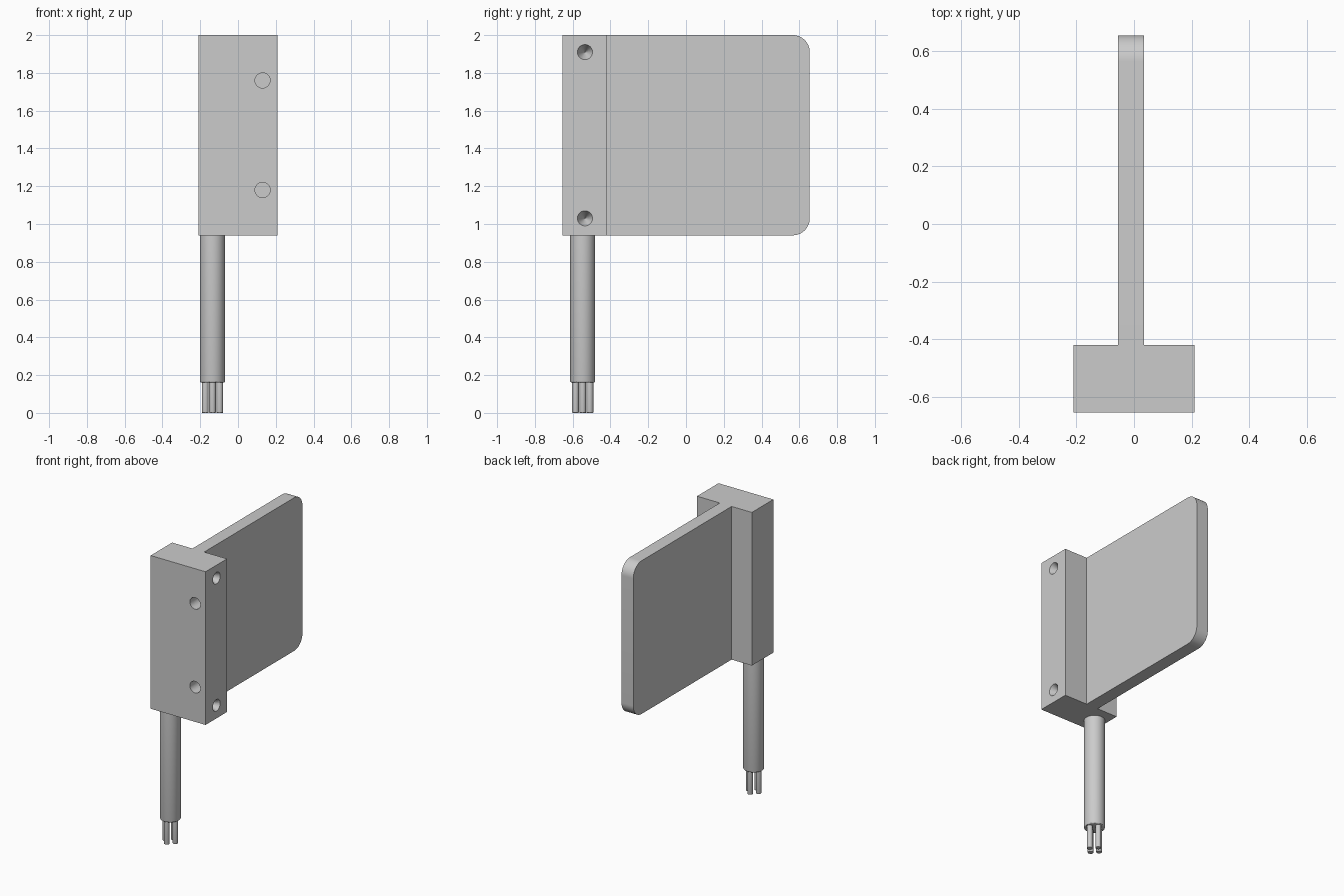
import bpy, bmesh
from math import pi, cos, sin
from mathutils import Matrix, Vector

if "Cube" in bpy.data.objects:
    bpy.data.objects.remove(bpy.data.objects["Cube"])

Z0, Z1 = 0.94, 2.0


def finish(name, bm, smooth=True):
    bmesh.ops.recalc_face_normals(bm, faces=bm.faces[:])
    me = bpy.data.meshes.new(name)
    bm.to_mesh(me)
    bm.free()
    ob = bpy.data.objects.new(name, me)
    bpy.context.collection.objects.link(ob)
    if smooth:
        bpy.ops.object.select_all(action='DESELECT')
        ob.select_set(True)
        bpy.context.view_layer.objects.active = ob
        bpy.ops.object.shade_smooth_by_angle(angle=pi / 6)
    return ob


def rod(name, x, y, r, z_low, z_high, chamfer):
    bm = bmesh.new()
    mid = Matrix.Translation((x, y, (z_low + z_high) / 2))
    bmesh.ops.create_cone(bm, cap_ends=True, segments=48, radius1=r, radius2=r,
                          depth=z_high - z_low, matrix=mid)
    rim = [e for e in bm.edges if all(v.co.z < z_low + 1e-4 for v in e.verts)]
    bmesh.ops.bevel(bm, geom=rim, offset=chamfer, segments=3, profile=0.5, affect='EDGES')
    return finish(name, bm)


def hole_cutter(name, mouth, axis, depth, r, tip):
    # cutter narrows to radius `tip` at `depth` along axis; straight when tip == r
    bm = bmesh.new()
    out = 0.02
    axis = Vector(axis)
    slope = (r - tip) / depth
    centre = Vector(mouth) + axis * (depth - out) / 2
    mat = Matrix.Translation(centre) @ axis.to_track_quat('Z', 'Y').to_matrix().to_4x4()
    bmesh.ops.create_cone(bm, cap_ends=True, segments=48, radius1=r + slope * out,
                          radius2=tip, depth=depth + out, matrix=mat)
    ob = finish(name, bm, smooth=False)
    ob.hide_render = True
    ob.hide_viewport = True
    return ob


# T-shaped housing: mounting block and plate as one solid
profile = [(-0.21, -0.655), (0.21, -0.655), (0.21, -0.42), (0.035, -0.42),
           (0.035, 0.655), (-0.055, 0.655), (-0.055, -0.42), (-0.21, -0.42)]
bm = bmesh.new()
face = bm.faces.new([bm.verts.new((x, y, Z0)) for x, y in profile])
ext = bmesh.ops.extrude_face_region(bm, geom=[face])
bmesh.ops.translate(bm, vec=(0, 0, Z1 - Z0),
                    verts=[g for g in ext['geom'] if isinstance(g, bmesh.types.BMVert)])
# rounded outer plate corners
ends = [e for e in bm.edges if all(v.co.y > 0.65 for v in e.verts)
        and abs(e.verts[0].co.z - e.verts[1].co.z) < 1e-4]
bmesh.ops.bevel(bm, geom=ends, offset=0.09, segments=14, profile=0.5, affect='EDGES')
housing = finish("mounting_block_and_plate", bm)

# blind holes: flat-bottomed in front, countersunk on the right side
cutters = [hole_cutter("front_hole_cutter", (0.13, -0.655, z), (0, 1, 0), 0.1, 0.04, 0.04)
           for z in (1.18, 1.76)]
cutters += [hole_cutter("side_hole_cutter", (0.21, -0.535, z), (-1, 0, 0), 0.08, 0.04, 0.001)
            for z in (1.03, 1.91)]
for c in cutters:
    mod = housing.modifiers.new("hole", 'BOOLEAN')
    mod.operation = 'DIFFERENCE'
    mod.solver = 'EXACT'
    mod.object = c

# cable with four wires
CX, CY = -0.135, -0.547
rod("cable", CX, CY, 0.066, 0.16, Z0, 0.008)
for i in range(4):
    a = i * pi / 2
    rod(f"wire_{i + 1}", CX + 0.038 * cos(a), CY + 0.038 * sin(a), 0.018, 0.0, 0.17, 0.003)
